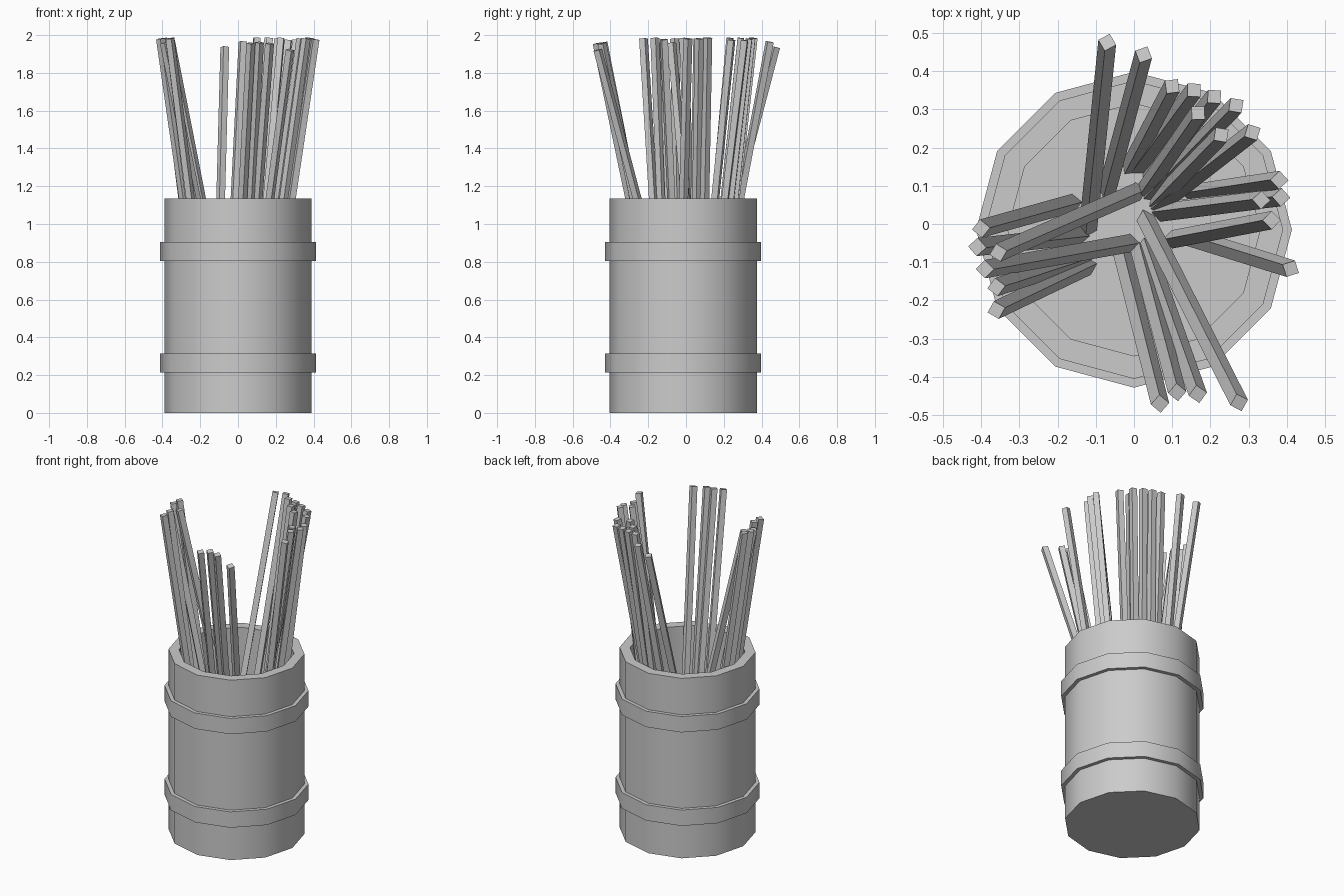
import bpy, bmesh, math
from mathutils import Vector, Matrix

if "Cube" in bpy.data.objects:
    bpy.data.objects.remove(bpy.data.objects["Cube"], do_unlink=True)

# One plain grey for everything
GREY = (0.6, 0.6, 0.6, 1)
grey = bpy.data.materials.new("plain_grey")
grey.use_nodes = True
grey.diffuse_color = GREY
grey.node_tree.nodes["Principled BSDF"].inputs["Base Color"].default_value = GREY

SIDES = 12
CENTRE_Y = -0.015
FLOOR = 0.1


def finish(bm, name):
    bmesh.ops.recalc_face_normals(bm, faces=bm.faces)
    mesh = bpy.data.meshes.new(name)
    bm.to_mesh(mesh)
    bm.free()
    mesh.materials.append(grey)
    obj = bpy.data.objects.new(name, mesh)
    bpy.context.collection.objects.link(obj)
    return obj


def revolve(name, profile, closed):
    """Turn a (radius, height) profile around the barrel axis."""
    bm = bmesh.new()
    rings = []
    for r, z in profile:
        angles = [math.tau * i / SIDES for i in range(SIDES)]
        rings.append([bm.verts.new((r * math.cos(a), r * math.sin(a) + CENTRE_Y, z))
                      for a in angles])
    pairs = list(zip(rings, rings[1:]))
    if closed:
        pairs.append((rings[-1], rings[0]))
    else:
        bm.faces.new(rings[0])
        bm.faces.new(rings[-1])
    for low, high in pairs:
        for i in range(SIDES):
            j = (i + 1) % SIDES
            bm.faces.new((low[i], low[j], high[j], high[i]))
    obj = finish(bm, name)
    bpy.ops.object.select_all(action='DESELECT')
    obj.select_set(True)
    bpy.context.view_layer.objects.active = obj
    bpy.ops.object.shade_smooth_by_angle(angle=math.radians(40))


# Barrel with a hollow inside
revolve("barrel", [(0.39, 0), (0.39, 1.135), (0.33, 1.135), (0.33, FLOOR)], False)

# Two hoops
for name, z in (("lower_hoop", 0.215), ("upper_hoop", 0.805)):
    revolve(name, [(0.385, z), (0.413, z), (0.413, z + 0.1), (0.385, z + 0.1)], True)

# Loose sticks leaning on the rim: base x, y and tip x, y
LENGTH = 1.9
THICK = 0.034
STICKS = [
    (-.12, -.01, -.07, .475), (-.07, .09, .025, .443), (-.01, .15, .10, .36),
    (.01, .15, .157, .35), (.04, .12, .21, .333), (.03, .09, .168, .29),
    (.045, .08, .267, .31), (.06, .06, .228, .233), (.065, .05, .31, .24),
    (.15, .08, .38, .115), (.12, .04, .385, .07), (.07, .03, .333, .063),
    (.10, -.04, .36, .01), (.13, -.03, .41, -.117), (.03, .015, .275, -.467),
    (.03, -.06, .167, -.445), (.015, -.07, .113, -.44), (-.03, -.08, .068, -.47),
    (-.12, -.11, -.36, -.225), (-.13, -.09, -.36, -.165), (-.01, -.05, -.39, -.118),
    (-.14, -.03, -.41, -.06), (-.16, .055, -.40, -.012), (.01, .085, -.355, -.075),
]
for n, (bx, by, tx, ty) in enumerate(STICKS):
    lean = Vector((tx - bx, ty - by, 0))
    axis = lean + Vector((0, 0, math.sqrt(LENGTH ** 2 - lean.length_squared)))
    turn = Vector((0, 0, 1)).rotation_difference(axis).to_matrix().to_4x4()
    spin = Matrix.Rotation(math.atan2(lean.y, lean.x) + math.radians(35), 4, 'Z')
    middle = Vector((bx, by, FLOOR)) + axis / 2
    bm = bmesh.new()
    bmesh.ops.create_cube(bm, size=1, matrix=Matrix.Translation(middle) @ turn @ spin
                          @ Matrix.Diagonal((THICK, THICK, LENGTH, 1)))
    finish(bm, f"stick_{n + 1}")
